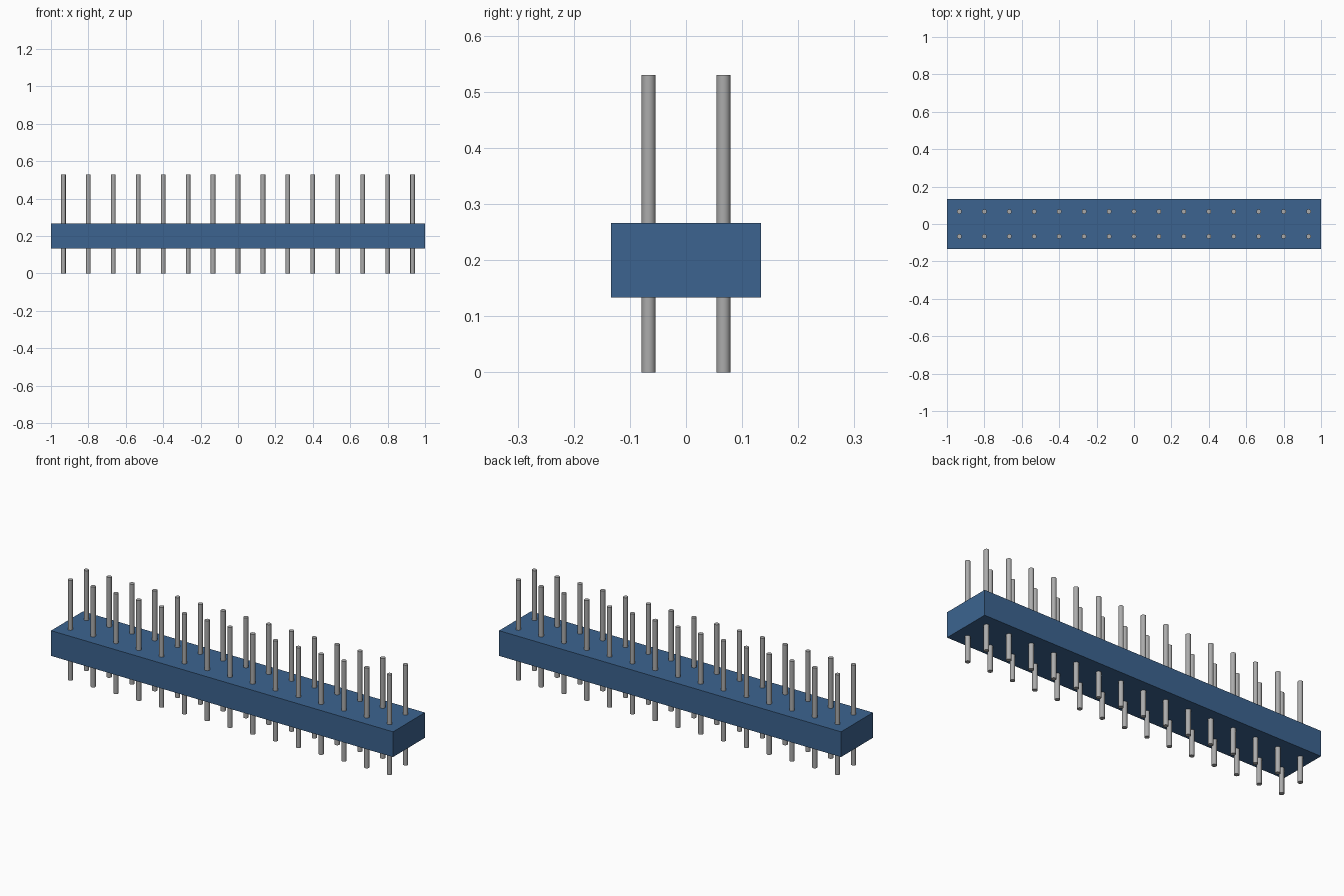
import bpy
import math

default = bpy.data.objects.get("Cube")
if default:
    bpy.data.objects.remove(default, do_unlink=True)

PINS = 15
PITCH = 2.0 / PINS
HEIGHT = 0.53


def make_material(name, rgb):
    mat = bpy.data.materials.new(name)
    mat.use_nodes = True
    color = (*rgb, 1.0)
    mat.diffuse_color = color
    mat.node_tree.nodes["Principled BSDF"].inputs["Base Color"].default_value = color
    return mat


blue = make_material("blue plastic", (0.045, 0.127, 0.279))
grey = make_material("grey metal", (0.41, 0.41, 0.41))

# Insulating strip: one square pitch-wide cell per pin, half as tall as deep
bpy.ops.mesh.primitive_cube_add(size=1, location=(0, 0, 1.5 * PITCH))
strip = bpy.context.object
strip.name = "housing_strip"
strip.scale = (2.0, 2 * PITCH, PITCH)
bpy.ops.object.transform_apply(location=False, rotation=False, scale=True)
strip.data.materials.append(blue)

# One round pin whose mesh is shared by both rows
bpy.ops.mesh.primitive_cylinder_add(vertices=20, radius=0.0125, depth=HEIGHT)
first = bpy.context.object
first.data.name = "pin"
first.data.materials.append(grey)
bpy.ops.object.shade_smooth_by_angle(angle=math.radians(30))

# Two rows of pins passing right through the strip
for row, side in (("front", -1), ("back", 1)):
    for i in range(PINS):
        if row == "front" and i == 0:
            pin = first
        else:
            pin = first.copy()
            bpy.context.collection.objects.link(pin)
        pin.name = f"{row}_pin_{i + 1}"
        pin.location = ((i - (PINS - 1) / 2) * PITCH, side * PITCH / 2, HEIGHT / 2)
